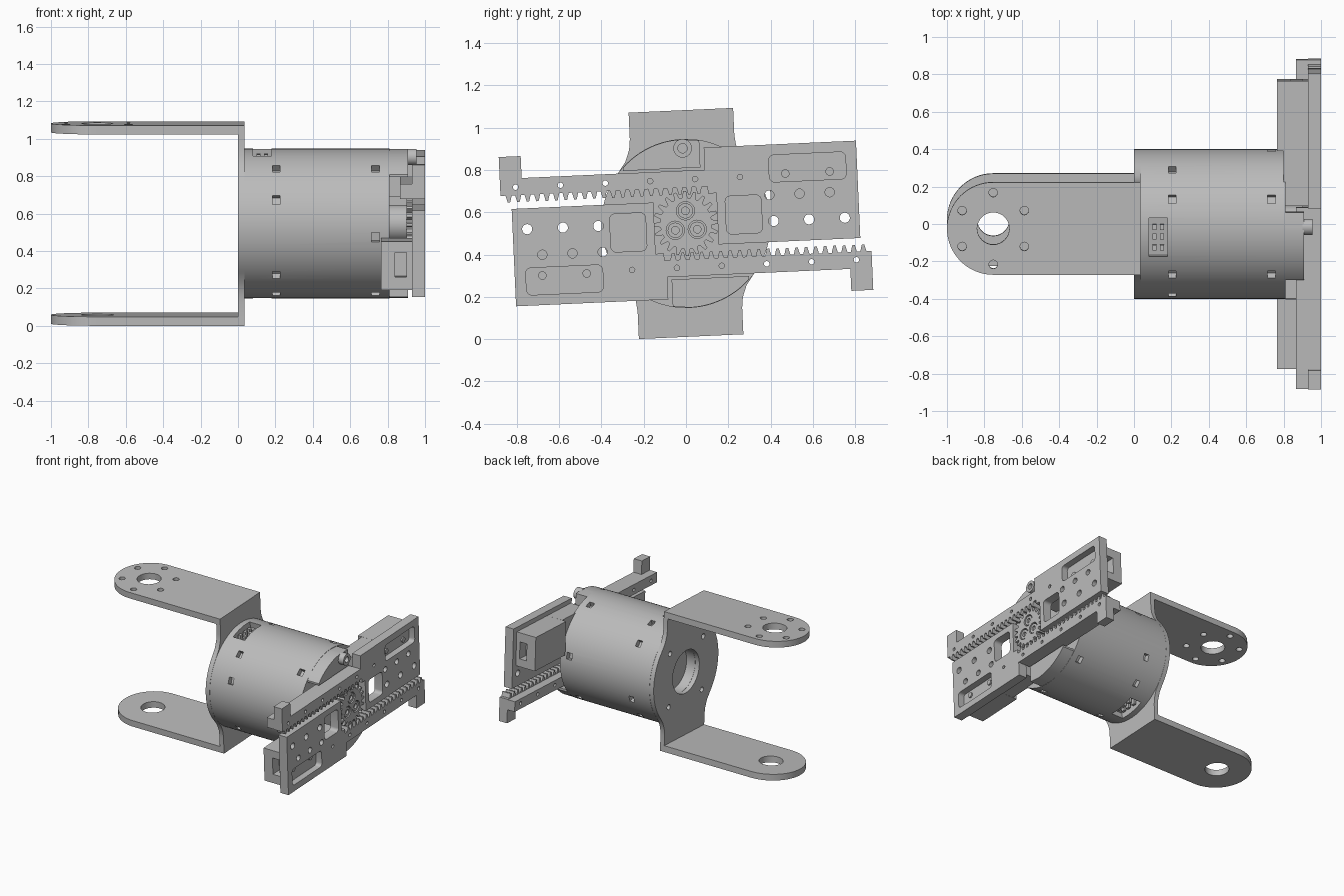
import bpy, bmesh
from math import pi, cos, sin, radians
from mathutils import Matrix

old = bpy.data.objects.get("Cube")
if old:
    bpy.data.objects.remove(old, do_unlink=True)

TILT, CENTRE = radians(2.6), 0.547
steel = bpy.data.materials.new("plain_grey")
steel.use_nodes = True
GREY = (0.5, 0.5, 0.5, 1)
steel.diffuse_color = GREY
steel.node_tree.nodes["Principled BSDF"].inputs["Base Color"].default_value = GREY
parts = []


def place(name, mesh, turn=0.0):
    """Add a part, tilted about the long axis."""
    ob = bpy.data.objects.new(name, mesh)
    ob.location.z = CENTRE
    ob.rotation_euler.x = TILT + turn
    bpy.context.collection.objects.link(ob)
    return ob


def add_prism(bm, pts, lo, hi, axis="x"):
    """Extrude an outline along x (points are y, z) or along z (points are x, y)."""
    put = (lambda a, b, h: (h, a, b)) if axis == "x" else (lambda a, b, h: (a, b, h))
    bottom = [bm.verts.new(put(a, b, lo)) for a, b in pts]
    top = [bm.verts.new(put(a, b, hi)) for a, b in pts]
    bm.faces.new(bottom[::-1])
    bm.faces.new(top)
    n = len(pts)
    for i in range(n):
        j = (i + 1) % n
        bm.faces.new((bottom[i], bottom[j], top[j], top[i]))


def circle(a, b, r, n=32):
    return [(a + r * cos(2 * pi * i / n), b + r * sin(2 * pi * i / n)) for i in range(n)]


def rect(a0, a1, b0, b1):
    return [(a0, b0), (a1, b0), (a1, b1), (a0, b1)]


def round_rect(a, b, w, h, r, n=5):
    pts = []
    for k, (sa, sb) in enumerate([(1, 1), (-1, 1), (-1, -1), (1, -1)]):
        for i in range(n + 1):
            t = pi / 2 * (k + i / n)
            pts.append((a + sa * (w - r) + r * cos(t), b + sb * (h - r) + r * sin(t)))
    return pts


def to_mesh(name, prisms):
    bm = bmesh.new()
    for p in prisms:
        add_prism(bm, *p)
    bmesh.ops.recalc_face_normals(bm, faces=bm.faces)
    mesh = bpy.data.meshes.new(name)
    bm.to_mesh(mesh)
    bm.free()
    return mesh


def build(name, solids, cuts=(), cut_mesh=None):
    """Make a part from prisms and cut holes in it."""
    ob = place(name, to_mesh(name, solids))
    if cuts or cut_mesh:
        tool = place(name + "_cutter", cut_mesh or to_mesh("cutter", cuts))
        tool.hide_render = True
        mod = ob.modifiers.new("holes", "BOOLEAN")
        mod.operation, mod.object, mod.solver = "DIFFERENCE", tool, "EXACT"
        deps = bpy.context.evaluated_depsgraph_get()
        mesh = bpy.data.meshes.new_from_object(ob.evaluated_get(deps))
        ob.modifiers.clear()
        ob.data = mesh
        bpy.data.objects.remove(tool, do_unlink=True)
    ob.data.materials.clear()
    ob.data.materials.append(steel)
    parts.append(ob)
    return ob


def pair(ob, first, second):
    """Name a part and add its half-turn twin."""
    ob.name = first
    parts.append(place(second, ob.data, pi))


# bracket: back plate with waisted necks
W, H = 0.2475, 0.536
neck = [(W, 0.488), (W, 0.41), (0.253, 0.36), (0.273, 0.305)]
arc = [(0.4 * cos(t), 0.4 * sin(t)) for t in [radians(39 - 78 * i / 24) for i in range(25)]]
side = neck + arc + [(a, -b) for a, b in neck[::-1]]
outline = side + [(-a, -b) for a, b in side]
holes = [(circle(0, 0, 0.165, 48), -0.1, 0.1)]
for i in range(4):
    t = radians(45 + 90 * i)
    holes.append((circle(0.29 * cos(t), 0.29 * sin(t), 0.02, 16), -0.1, 0.1))
build("bracket_plate", [(outline[::-1], 0, 0.035)], holes)

# bracket arms with rounded ends
EYE = -0.7525
arm = [(0.035, -W), (0.035, W)]
arm += [(EYE + W * cos(t), W * sin(t)) for t in [pi / 2 + pi * i / 32 for i in range(33)]]
bore = [(circle(EYE, 0, 0.086), -1, 1, "z")]
bolts = [(circle(EYE + 0.192 * cos(t), 0.192 * sin(t), 0.023, 16), -1, 1, "z")
         for t in [pi / 6 + pi / 3 * i for i in range(6)]]
build("upper_arm", [(arm, 0.488, H, "z")], bore + bolts)
build("lower_arm", [(arm, -H, -0.488, "z")], bore)

# motor body with clip notches round the barrel and two connector pockets
bm = bmesh.new()


def radial_box(x, deg, length, width, depth):
    m = Matrix.Rotation(radians(deg), 4, "X") @ Matrix.Translation((x, 0, 0.41 - depth / 2))
    bmesh.ops.create_cube(bm, size=1, matrix=m @ Matrix.Diagonal((length, width, depth, 1)))


for half in (0, 180):
    for deg in (40, 69, 131, 158):
        radial_box(0.205, deg + half, 0.04, 0.05, 0.05)
    for deg in (40, 98, 158):
        radial_box(0.735, deg + half, 0.045, 0.05, 0.05)
    radial_box(0.13, 8 + half, 0.1, 0.21, 0.07)
add_prism(bm, circle(0, 0, 0.165, 48), -0.1, 0.11)
bmesh.ops.recalc_face_normals(bm, faces=bm.faces)
cut = bpy.data.meshes.new("body_cutter")
bm.to_mesh(cut)
bm.free()
build("motor_body", [(circle(0, 0, 0.4, 96), 0.036, 0.81)], cut_mesh=cut)

# connector pins
pins = [(rect(0.1 + 0.04 * i, 0.12 + 0.04 * i, y - 0.015, y + 0.015), 0.3, 0.375, "z")
        for i in range(2) for y in (-0.11, -0.05, 0.0)]
pair(build("pins", pins), "upper_connector", "lower_connector")

# end cap shoulders standing out in front of the barrel
cap = [(0.398 * cos(t), 0.398 * sin(t)) for t in [radians(90 + 46 * i / 16) for i in range(17)]]
cap = [(0.08, 0.262), (0.08, 0.39)] + cap + [(cap[-1][0], 0.262)]
pair(build("cap", [(cap, 0.8, 0.91)]), "upper_cap", "lower_cap")
build("cap_boss", [(circle(0, 0.356, 0.044), 0.9, 0.955)], [(circle(0, 0.356, 0.022), 0.92, 1)])

# sliding jaw: toothed rack, hook and wide plate in one outline
PITCH, TIP, ROOT = 0.045, 0.137, 0.17
jaw = [(-0.871, ROOT)]
for i in range(21):
    u = -0.847 + PITCH * i
    jaw += [(u, ROOT), (u + 0.2 * PITCH, TIP), (u + 0.45 * PITCH, TIP), (u + 0.65 * PITCH, ROOT)]
jaw += [(0.11, ROOT), (0.11, TIP), (0.15, TIP), (0.15, -0.106), (0.821, -0.106), (0.821, 0.355),
        (0.1, 0.355), (0.1, 0.25), (-0.767, 0.25), (-0.767, 0.354), (-0.871, 0.354)]
holes = [(round_rect(0.275, 0.03, 0.085, 0.09, 0.025), 0.8, 1.1),
         (round_rect(0.586, 0.241, 0.182, 0.064, 0.025), 0.95, 1.1)]
holes += [(circle(u, -0.007, 0.024, 20), 0.8, 1.1) for u in (0.415, 0.583, 0.752)]
holes += [(circle(u, 0.117, 0.022, 20), 0.8, 1.1) for u in (0.4, 0.543, 0.686)]
holes += [(circle(-0.798 + 0.2126 * i, 0.208, 0.013, 14), 0.8, 1.1) for i in range(6)]
holes += [(circle(u, 0.215, 0.02, 16), 0.9, 0.96) for u in (0.48, 0.69)]
pair(build("jaw", [(jaw, 0.93, 1.0)], holes), "upper_jaw", "lower_jaw")

# rail behind each rack, with matching holes
holes = [(circle(-0.798 + 0.2126 * i, 0.208, 0.013, 14), 0.8, 1.1) for i in range(5)]
rail = build("rail", [(rect(-0.871, 0.1, 0.172, 0.25), 0.867, 0.93)], holes)
pair(rail, "upper_rail", "lower_rail")

# carriage blocks behind each plate
slide = [(rect(0.405, 0.78, 0.06, 0.32), 0.765, 0.93)]
pocket = [(rect(0.7, 0.9, 0.12, 0.25), 0.84, 0.9)]
pair(build("carriage", slide, pocket), "right_carriage", "left_carriage")
guide = build("guide", [(rect(0.11, 0.404, 0.14, 0.32), 0.8, 0.93)])
pair(guide, "right_guide", "left_guide")

# pinion with three bolted hubs and its shaft
gear = []
for i in range(20):
    for off, r in ((-0.34, 0.122), (-0.14, 0.154), (0.14, 0.154), (0.34, 0.122)):
        t = 2 * pi * (i + off) / 20
        gear.append((r * cos(t), r * sin(t)))
spots = [(0.06 * cos(t), 0.06 * sin(t)) for t in [pi / 2 + 2 * pi * i / 3 for i in range(3)]]
build("pinion", [(gear, 0.9, 0.985)], [(circle(a, b, 0.043), 0.96, 1.1) for a, b in spots])
build("pinion_hubs", [(circle(a, b, 0.036), 0.95, 0.98) for a, b in spots],
      [(circle(a, b, 0.018, 20), 0.965, 1.1) for a, b in spots])
build("pinion_shaft", [(circle(0, 0, 0.1, 48), 0.8, 0.9)])

# shading
bpy.ops.object.select_all(action="DESELECT")
for ob in parts:
    ob.select_set(True)
bpy.context.view_layer.objects.active = parts[0]
bpy.ops.object.shade_smooth_by_angle(angle=radians(30))
